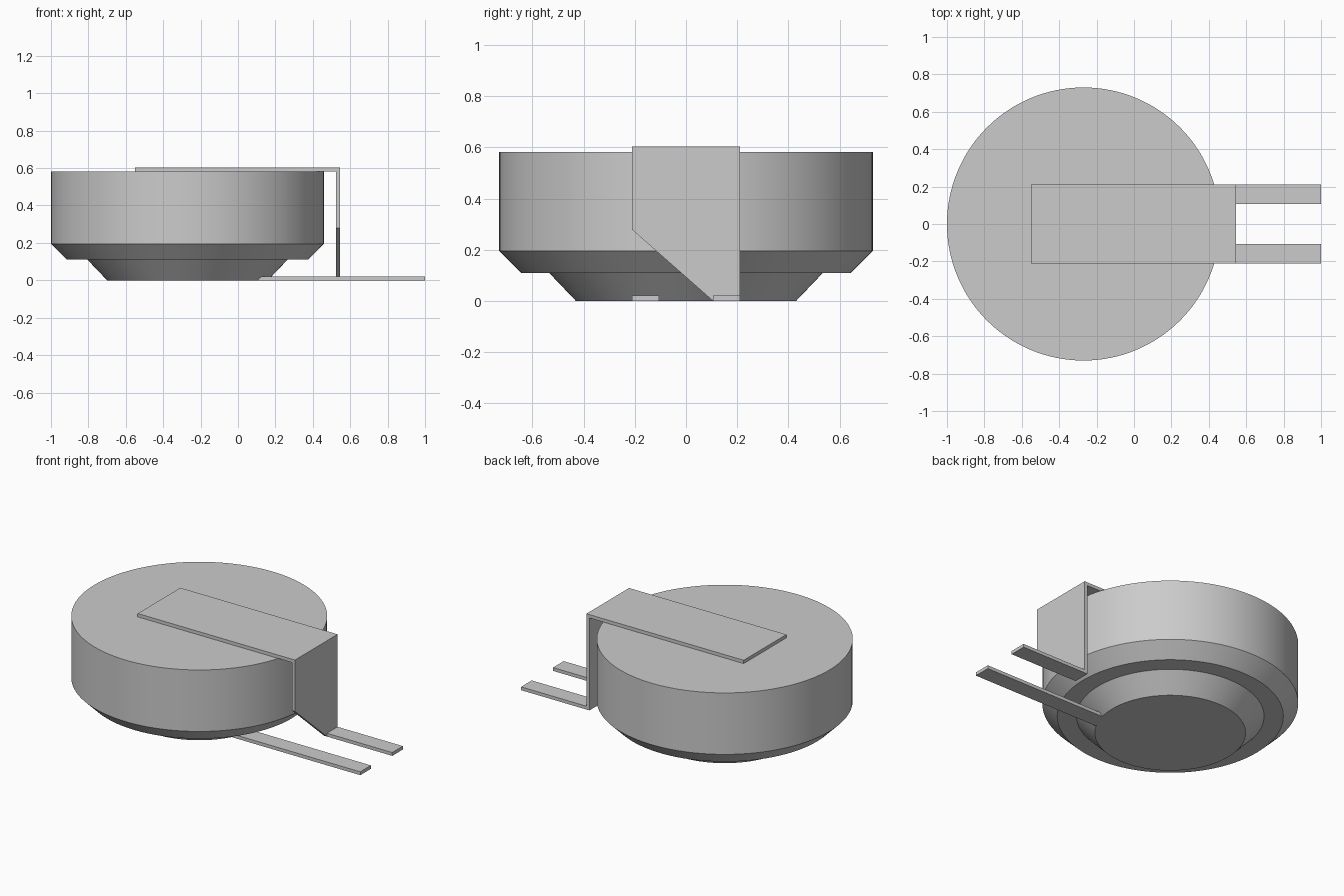
import bpy, bmesh, math
from mathutils import Matrix

cube = bpy.data.objects.get("Cube")
if cube:
    bpy.data.objects.remove(cube, do_unlink=True)

grey = bpy.data.materials.new("plain grey")
grey.use_nodes = True
colour = (0.6, 0.6, 0.6, 1)
grey.diffuse_color = colour
grey.node_tree.nodes["Principled BSDF"].inputs["Base Color"].default_value = colour


def finish(name, bm):
    bmesh.ops.recalc_face_normals(bm, faces=bm.faces[:])
    mesh = bpy.data.meshes.new(name)
    bm.to_mesh(mesh)
    bm.free()
    mesh.materials.append(grey)
    obj = bpy.data.objects.new(name, mesh)
    bpy.context.collection.objects.link(obj)
    return obj


def prism(name, outline, depth):
    """Extrude a flat outline along the depth vector."""
    bm = bmesh.new()
    face = bm.faces.new([bm.verts.new(p) for p in outline])
    ext = bmesh.ops.extrude_face_region(bm, geom=[face])
    verts = [v for v in ext["geom"] if isinstance(v, bmesh.types.BMVert)]
    bmesh.ops.translate(bm, verts=verts, vec=depth)
    return finish(name, bm)


def lathe(name, profile, x, sides=128):
    """Revolve (radius, height) points around a vertical axis, capped at both ends."""
    bm = bmesh.new()
    rings = [[bm.verts.new((x + r * math.cos(math.tau * i / sides),
                            r * math.sin(math.tau * i / sides), z))
              for i in range(sides)] for r, z in profile]
    for a, b in zip(rings, rings[1:]):
        for i in range(sides):
            j = (i + 1) % sides
            bm.faces.new((a[i], a[j], b[j], b[i]))
    bm.faces.new(rings[0])
    bm.faces.new(rings[-1])
    return finish(name, bm)


# Round cell with its stepped, chamfered underside
cell = lathe("cell_body", [(0.43, 0), (0.535, 0.11), (0.645, 0.11),
                           (0.73, 0.195), (0.73, 0.582)], -0.27)
bpy.ops.object.select_all(action='DESELECT')
cell.select_set(True)
bpy.context.view_layer.objects.active = cell
bpy.ops.object.shade_smooth_by_angle(angle=math.radians(30))

# Bent top strap: folded over the edge
T = 0.021
strap = [(-0.55, 0.582), (0.545 - T, 0.582), (0.545 - T, 0.28),
         (0.545, 0.28), (0.545, 0.603), (-0.55, 0.603)]
prism("top_strap", [(x, -0.212, z) for x, z in strap], (0, 0.424, 0))

# Lower part of the strap, tapering to one leg
taper = [(-0.212, 0.28), (0.212, 0.28), (0.212, 0), (0.106, 0)]
prism("strap_taper", [(0.545 - T, y, z) for y, z in taper], (T, 0, 0))

# Contact legs: one from the strap, one from the underside
for name, x0, y0 in (("strap_leg", 0.545, 0.106), ("base_leg", 0.11, -0.212)):
    prism(name, [(x0, y0, 0), (1, y0, 0), (1, y0 + 0.106, 0), (x0, y0 + 0.106, 0)],
          (0, 0, T))
